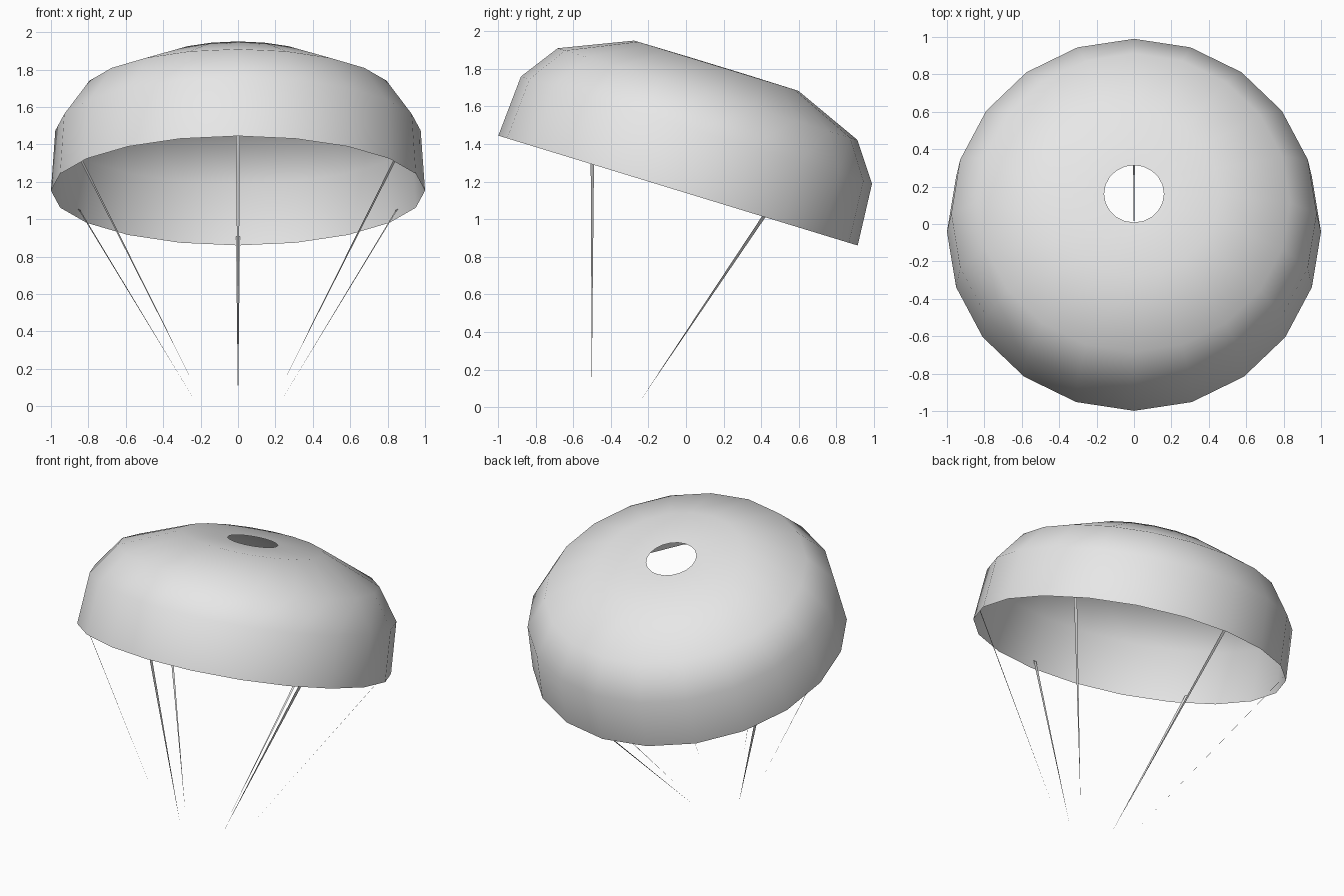
import bpy
import bmesh
from math import sin, cos, radians, tau

cube = bpy.data.objects.get("Cube")
if cube:
    bpy.data.objects.remove(cube)

SIDES = 20
CORDS = 6
TILT = radians(-17)
RIM_CENTRE = (0, -0.0425, 1.1525)

# One plain grey for cloth and cords
grey = bpy.data.materials.new("cloth_grey")
grey.use_nodes = True
grey.diffuse_color = (0.8, 0.8, 0.8, 1)
grey.node_tree.nodes["Principled BSDF"].inputs["Base Color"].default_value = grey.diffuse_color


def around(radius, angle, height):
    """Point on a circle; angle zero faces the front."""
    return (radius * sin(angle), -radius * cos(angle), height)


def finish(bm, name, smooth):
    """Turn a bmesh into a part tilted about the rim centre."""
    mesh = bpy.data.meshes.new(name)
    for face in bm.faces:
        face.smooth = smooth
    bm.to_mesh(mesh)
    bm.free()
    mesh.materials.append(grey)
    part = bpy.data.objects.new(name, mesh)
    part.location = RIM_CENTRE
    part.rotation_euler.x = TILT
    bpy.context.collection.objects.link(part)


# Canopy: profile of (radius, height) from the rim to the vent hole
profile = [(1.0, 0), (0.977, 0.336), (0.834, 0.537), (0.457, 0.695), (0.16, 0.697)]
bm = bmesh.new()
rings = [[bm.verts.new(around(r, tau * i / SIDES, h)) for i in range(SIDES)]
         for r, h in profile]
for low, high in zip(rings, rings[1:]):
    for i in range(SIDES):
        j = (i + 1) % SIDES
        bm.faces.new((low[i], low[j], high[j], high[i]))
finish(bm, "canopy", True)

# Cords: flat ribbons tapering from inside the rim to a small lower ring
for k in range(CORDS):
    angle = tau * k / CORDS
    bm = bmesh.new()
    x, y, z = around(0.981, angle, 0.045)
    dx, dy = 0.011 * cos(angle), 0.011 * sin(angle)
    bm.faces.new((bm.verts.new((x - dx, y - dy, z)),
                  bm.verts.new(around(0.275, angle, -1.12)),
                  bm.verts.new((x + dx, y + dy, z))))
    finish(bm, f"cord_{k + 1}", False)
